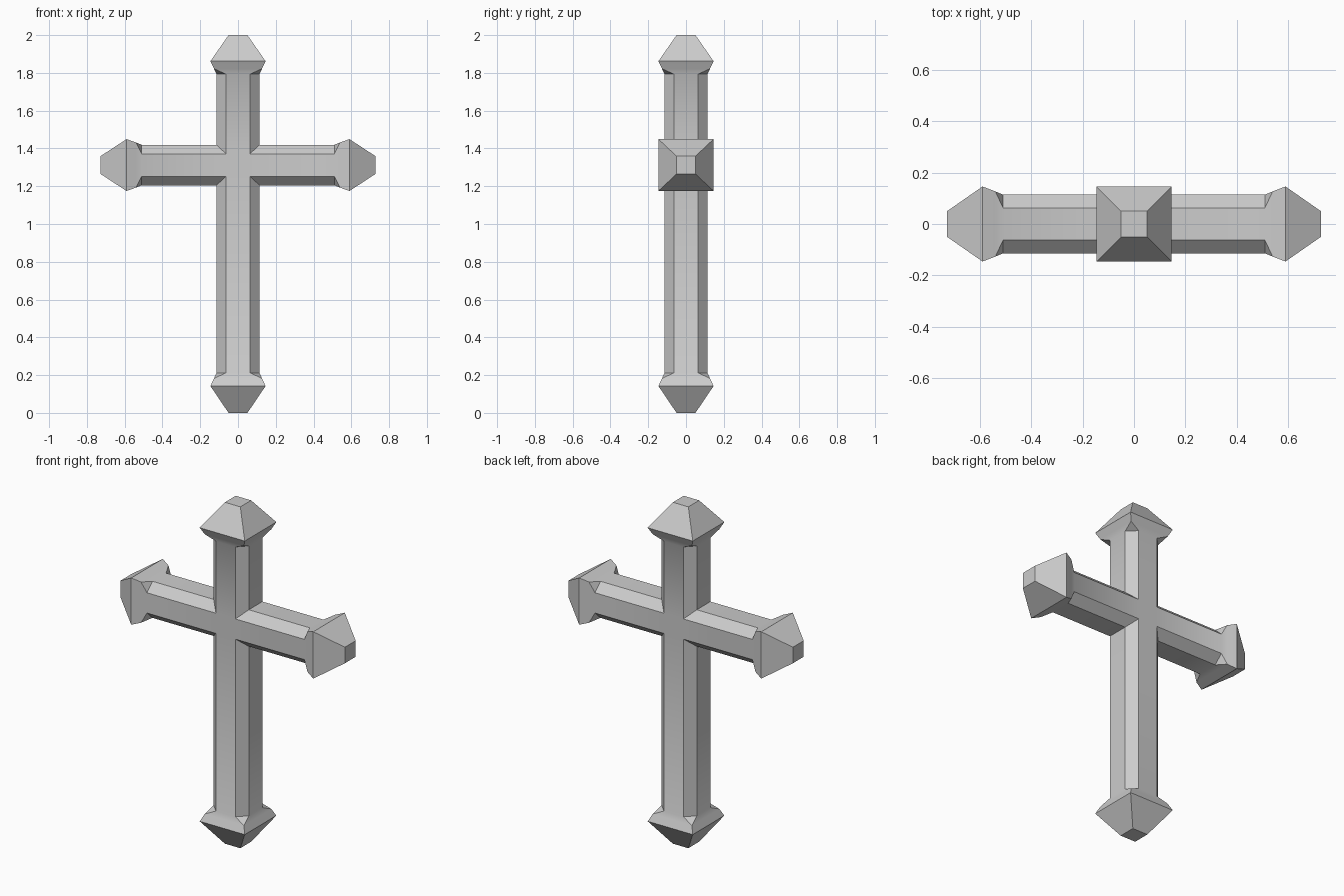
import bpy, bmesh
from mathutils import Vector

if "Cube" in bpy.data.objects:
    bpy.data.objects.remove(bpy.data.objects["Cube"])

CENTRE = Vector((0, 0, 1.312))   # where the bars cross
OUT, FLAT = 0.114, 0.063         # octagonal bar: half width, half flat
SQUASH = 0.94                    # crossbar is slightly thinner in z
OCTAGON = [(OUT, -FLAT), (OUT, FLAT), (FLAT, OUT), (-FLAT, OUT),
           (-OUT, FLAT), (-OUT, -FLAT), (-FLAT, -OUT), (FLAT, -OUT)]
SQUARE = [(1, 1), (-1, 1), (-1, -1), (1, -1)]

bm = bmesh.new()


def arm(axis, side, k, start_k, chamfer_end, corner, ridge, tip):
    """One arm: mitred chamfered bar, flare, then a blunt pyramid finial."""
    axis, side = Vector(axis), Vector(side)

    def vert(u, v, t):
        return bm.verts.new(CENTRE + axis * t + side * (u * k) + Vector((0, v, 0)))

    def bridge(a, b):
        n = len(a)
        for i in range(n):
            j = (i + 1) % n
            bm.faces.new((a[i], a[j], b[j], b[i]))

    # bar, mitred at the crossing
    inner = [vert(u, v, abs(u) * start_k) for u, v in OCTAGON]
    outer = [vert(u, v, chamfer_end) for u, v in OCTAGON]
    bridge(inner, outer)
    # chamfers run out into the corners of a square section
    neck, wide, end = [[vert(u * h, v * h, t) for u, v in SQUARE]
                       for h, t in ((0.127, corner), (0.146, ridge), (0.05, tip))]
    for i in range(4):
        a, b, c = outer[2 * i + 1], outer[(2 * i + 2) % 8], outer[(2 * i + 3) % 8]
        bm.faces.new((a, b, neck[i]))
        bm.faces.new((b, c, neck[(i + 1) % 4], neck[i]))
    # finial
    bridge(neck, wide)
    bridge(wide, end)
    bm.faces.new(end)


z = CENTRE.z
arm((0, 0, 1), (1, 0, 0), 1, SQUASH, 1.793 - z, 1.822 - z, 1.862 - z, 2 - z)
arm((0, 0, -1), (1, 0, 0), 1, SQUASH, z - 0.212, z - 0.183, z - 0.142, z)
for s in (-1, 1):
    arm((s, 0, 0), (0, 0, 1), SQUASH, 1, 0.51, 0.54, 0.59, 0.728)

# front and back panels at the crossing
for y in (-OUT, OUT):
    bm.faces.new([bm.verts.new(CENTRE + Vector((u * FLAT, y, v * FLAT * SQUASH)))
                  for u, v in SQUARE])

bmesh.ops.remove_doubles(bm, verts=bm.verts, dist=0.0005)
bmesh.ops.recalc_face_normals(bm, faces=bm.faces)
mesh = bpy.data.meshes.new("cross")
bm.to_mesh(mesh)
bm.free()
cross = bpy.data.objects.new("cross", mesh)
bpy.context.collection.objects.link(cross)
bpy.context.view_layer.objects.active = cross
cross.select_set(True)
bpy.ops.object.shade_smooth_by_angle()
